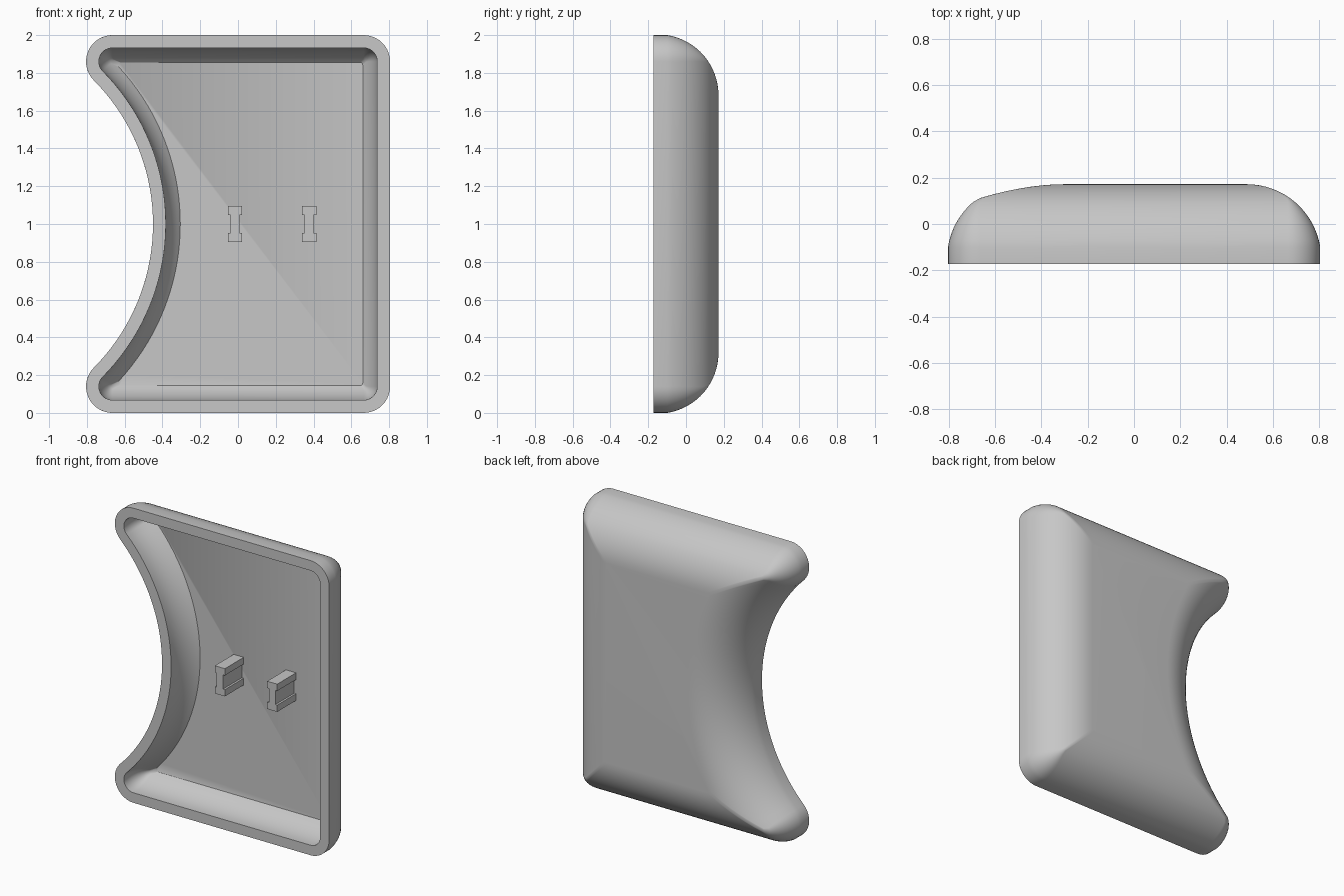
import bpy, bmesh
from math import sin, cos, atan2, sqrt, pi, radians, asin

cube = bpy.data.objects.get("Cube")
if cube:
    bpy.data.objects.remove(cube, do_unlink=True)

grey = bpy.data.materials.new("plain grey")
grey.use_nodes = True
colour = (0.57, 0.57, 0.57, 1)
grey.diffuse_color = colour
grey.node_tree.nodes["Principled BSDF"].inputs["Base Color"].default_value = colour

HALF_W, HEIGHT, MID = 0.805, 2.0, 1.0
FRONT, FLOOR = -0.172, 0.03
ARC_X, ARC_R = -1.53, 1.08      # circle that scoops out one side
CORNER = 0.14
BEND_Y, BEND_IN = -0.15, 0.318  # centre of the edge rounding


def finish(name, bm):
    bmesh.ops.recalc_face_normals(bm, faces=bm.faces)
    mesh = bpy.data.meshes.new(name)
    bm.to_mesh(mesh)
    bm.free()
    mesh.materials.append(grey)
    obj = bpy.data.objects.new(name, mesh)
    bpy.context.collection.objects.link(obj)
    return obj


def sweep(cx, cz, r, a0, a1, n):
    angles = [a0 + (a1 - a0) * i / n for i in range(n + 1)]
    return [(cx + r * cos(a), cz + r * sin(a)) for a in angles]


def outline(d):
    """Panel outline moved inward by d, with rounded corners."""
    r = max(CORNER - d, 0.015)
    k = d + r
    right, top = HALF_W - k, HEIGHT - k
    horn = ARC_X + sqrt((ARC_R + k) ** 2 - (top - MID) ** 2)
    b = atan2(top - MID, horn - ARC_X)
    pts = sweep(right, k, r, -pi / 2, 0, 10)
    pts += sweep(right, top, r, 0, pi / 2, 10)
    pts += sweep(horn, top, r, pi / 2, pi + b, 14)
    pts += sweep(ARC_X, MID, ARC_R + d, b, -b, 36)[1:-1]
    pts += sweep(horn, k, r, pi - b, 3 * pi / 2, 14)
    return pts


def bend(r, a0, a1, n):
    """Quarter-round profile as (inset, depth) pairs."""
    return [(BEND_IN - x, y) for x, y in sweep(0, BEND_Y, r, a0, a1, n)]


# Hollow shell: lofted from the cavity floor, over the rim, to the back
inner_r, outer_r = 0.25, 0.322
profile = bend(inner_r, asin((FLOOR - BEND_Y) / inner_r), 0, 8)
profile += [(BEND_IN - inner_r, FRONT), (0, FRONT)]
profile += bend(outer_r, radians(9), pi / 2, 16)

bm = bmesh.new()
rings = [[bm.verts.new((x, y, z)) for x, z in outline(d)] for d, y in profile]
for lower, upper in zip(rings, rings[1:]):
    n = len(lower)
    for i in range(n):
        j = (i + 1) % n
        bm.faces.new((lower[i], lower[j], upper[j], upper[i]))
bm.faces.new(rings[0])
bm.faces.new(rings[-1])
shell = finish("shell", bm)
bpy.ops.object.select_all(action="DESELECT")
shell.select_set(True)
bpy.context.view_layer.objects.active = shell
bpy.ops.object.shade_smooth_by_angle(angle=radians(30))

# Two waisted pegs standing on the cavity floor
quarter = [(0.024, 0.048), (0.038, 0.048), (0.038, 0.094)]
half = [(x, -z) for x, z in reversed(quarter)] + quarter
section = half + [(-x, -z) for x, z in half]
for name, cx in (("peg_inner", -0.016), ("peg_outer", 0.377)):
    bm = bmesh.new()
    face = bm.faces.new([bm.verts.new((cx + x, FRONT, MID + z)) for x, z in section])
    ext = bmesh.ops.extrude_face_region(bm, geom=[face], use_keep_orig=True)
    moved = [v for v in ext["geom"] if isinstance(v, bmesh.types.BMVert)]
    bmesh.ops.translate(bm, verts=moved, vec=(0, FLOOR - FRONT + 0.005, 0))
    finish(name, bm)
